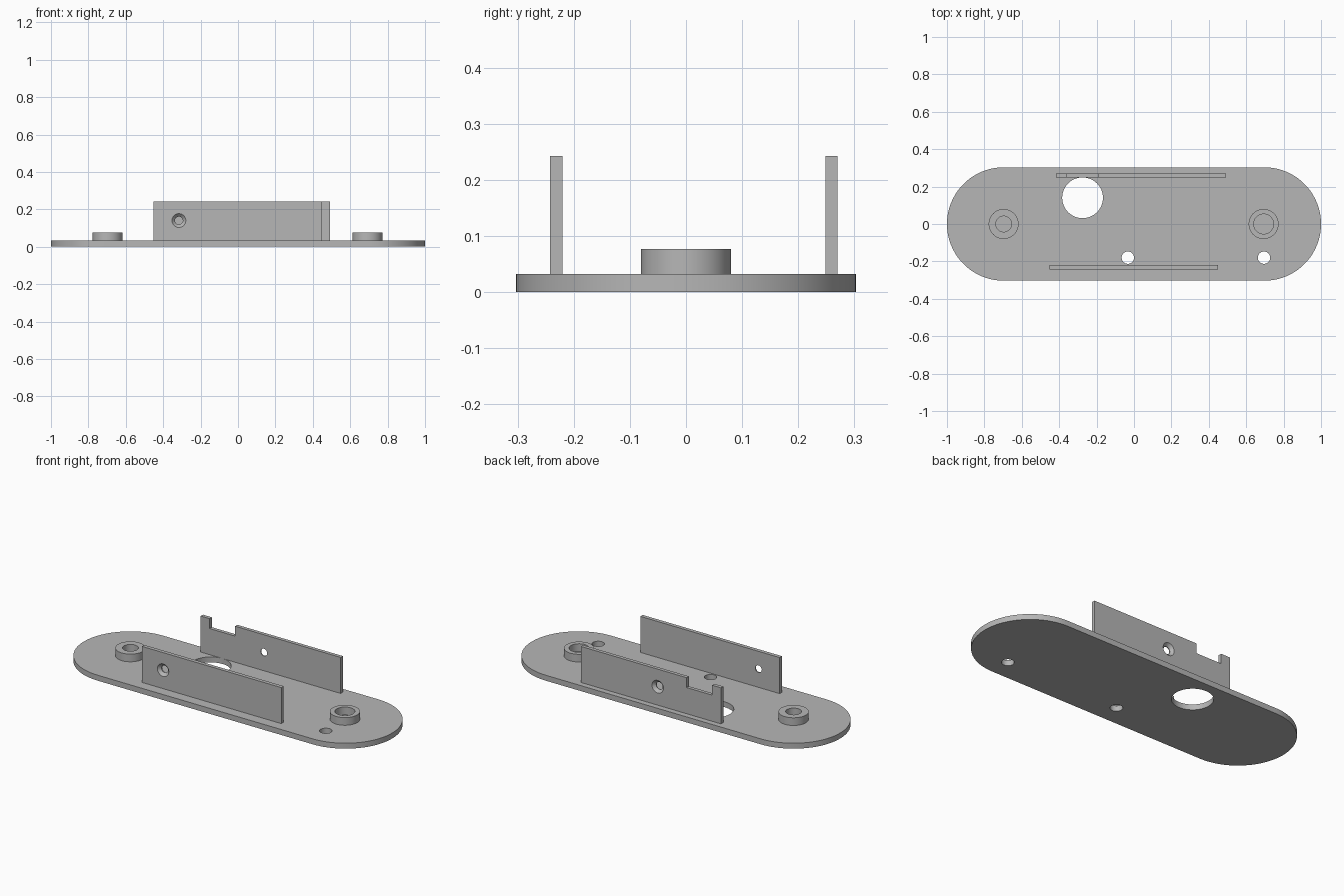
import bpy, bmesh, math
from mathutils import Matrix, Vector

if "Cube" in bpy.data.objects:
    bpy.data.objects.remove(bpy.data.objects["Cube"])

grey = bpy.data.materials.new("plain grey")
grey.use_nodes = True
grey.diffuse_color = (0.47, 0.47, 0.47, 1)
grey.node_tree.nodes["Principled BSDF"].inputs["Base Color"].default_value = grey.diffuse_color

TOP = 0.032       # top of the base plate
WALL_TOP = 0.243
SINK = 0.004      # overlap of standing parts into the plate


def make_object(name, bm):
    bmesh.ops.recalc_face_normals(bm, faces=bm.faces)
    mesh = bpy.data.meshes.new(name)
    bm.to_mesh(mesh)
    bm.free()
    mesh.materials.append(grey)
    obj = bpy.data.objects.new(name, mesh)
    bpy.context.collection.objects.link(obj)
    return obj


def prism(name, points, offset):
    """Extrude a closed outline of 3D points along an offset."""
    bm = bmesh.new()
    face = bm.faces.new([bm.verts.new(p) for p in points])
    result = bmesh.ops.extrude_face_region(bm, geom=[face], use_keep_orig=True)
    verts = [v for v in result["geom"] if isinstance(v, bmesh.types.BMVert)]
    bmesh.ops.translate(bm, verts=verts, vec=Vector(offset))
    return make_object(name, bm)


def cutter(radius_low, radius_high, depth, matrix):
    bm = bmesh.new()
    bmesh.ops.create_cone(bm, cap_ends=True, segments=48, radius1=radius_low,
                          radius2=radius_high, depth=depth, matrix=matrix)
    obj = make_object("hole_cutter", bm)
    obj.hide_render = True
    return obj


def cut(obj, tool):
    mod = obj.modifiers.new("hole", "BOOLEAN")
    mod.operation = "DIFFERENCE"
    mod.solver = "EXACT"
    mod.object = tool
    bpy.context.view_layer.objects.active = obj
    bpy.ops.object.modifier_apply(modifier=mod.name)
    bpy.data.objects.remove(tool)


def smooth(obj):
    bpy.ops.object.select_all(action="DESELECT")
    obj.select_set(True)
    bpy.context.view_layer.objects.active = obj
    bpy.ops.object.shade_smooth_by_angle(angle=math.radians(30))


# Base plate with rounded ends
END_R, STEPS = 0.303, 40
outline = []
for side in (1, -1):
    for i in range(STEPS + 1):
        a = math.pi * i / STEPS - math.pi / 2
        outline.append((side * (1 - END_R + END_R * math.cos(a)), side * END_R * math.sin(a), 0))
base = prism("base_plate", outline, (0, 0, TOP))

# Through holes in the plate
for x, y, r in ((-0.275, 0.14, 0.109), (-0.033, -0.18, 0.033), (0.695, -0.18, 0.033)):
    cut(base, cutter(r, r, 0.2, Matrix.Translation((x, y, 0))))
smooth(base)


# Hollow round bosses
def boss(name, x, inner, outer=0.08, top=0.077, segments=64):
    bm = bmesh.new()
    profile = [(inner, TOP - SINK), (outer, TOP - SINK), (outer, top), (inner, top)]
    rings = []
    for i in range(segments):
        a = 2 * math.pi * i / segments
        rings.append([bm.verts.new((x + r * math.cos(a), r * math.sin(a), z)) for r, z in profile])
    for i, ring in enumerate(rings):
        after = rings[(i + 1) % segments]
        for j in range(4):
            k = (j + 1) % 4
            bm.faces.new((ring[j], after[j], after[k], ring[k]))
    smooth(make_object(name, bm))


boss("right_boss", -0.697, 0.042)
boss("left_boss", 0.693, 0.053)


# Upright walls, each with a countersunk hole widening outward
def wall(name, outline_xz, y_in, y_out, hole_x, hole_z=0.14):
    thick = y_out - y_in
    obj = prism(name, [(x, y_in, z) for x, z in outline_xz], (0, thick, 0))
    # local +z of the cutters points out of the wall
    turn = Matrix.Rotation(math.copysign(math.pi / 2, -thick), 4, "X")
    centre = Matrix.Translation((hole_x, (y_in + y_out) / 2, hole_z))
    cut(obj, cutter(0.021, 0.021, 0.1, centre @ turn))
    sink = Matrix.Translation((hole_x, y_out, hole_z))
    cut(obj, cutter(0.021, 0.053, 0.032, sink @ turn))
    smooth(obj)


foot = TOP - SINK
wall("front_wall", [(-0.453, foot), (0.45, foot), (0.45, WALL_TOP), (-0.453, WALL_TOP)],
     -0.22, -0.242, -0.316)

# Back wall has a notch in its top edge
NOTCH_Z = 0.185
wall("back_wall", [(-0.416, foot), (0.491, foot), (0.491, WALL_TOP), (-0.193, WALL_TOP),
                   (-0.193, NOTCH_Z), (-0.358, NOTCH_Z), (-0.358, WALL_TOP), (-0.416, WALL_TOP)],
     0.249, 0.27, -0.006)
